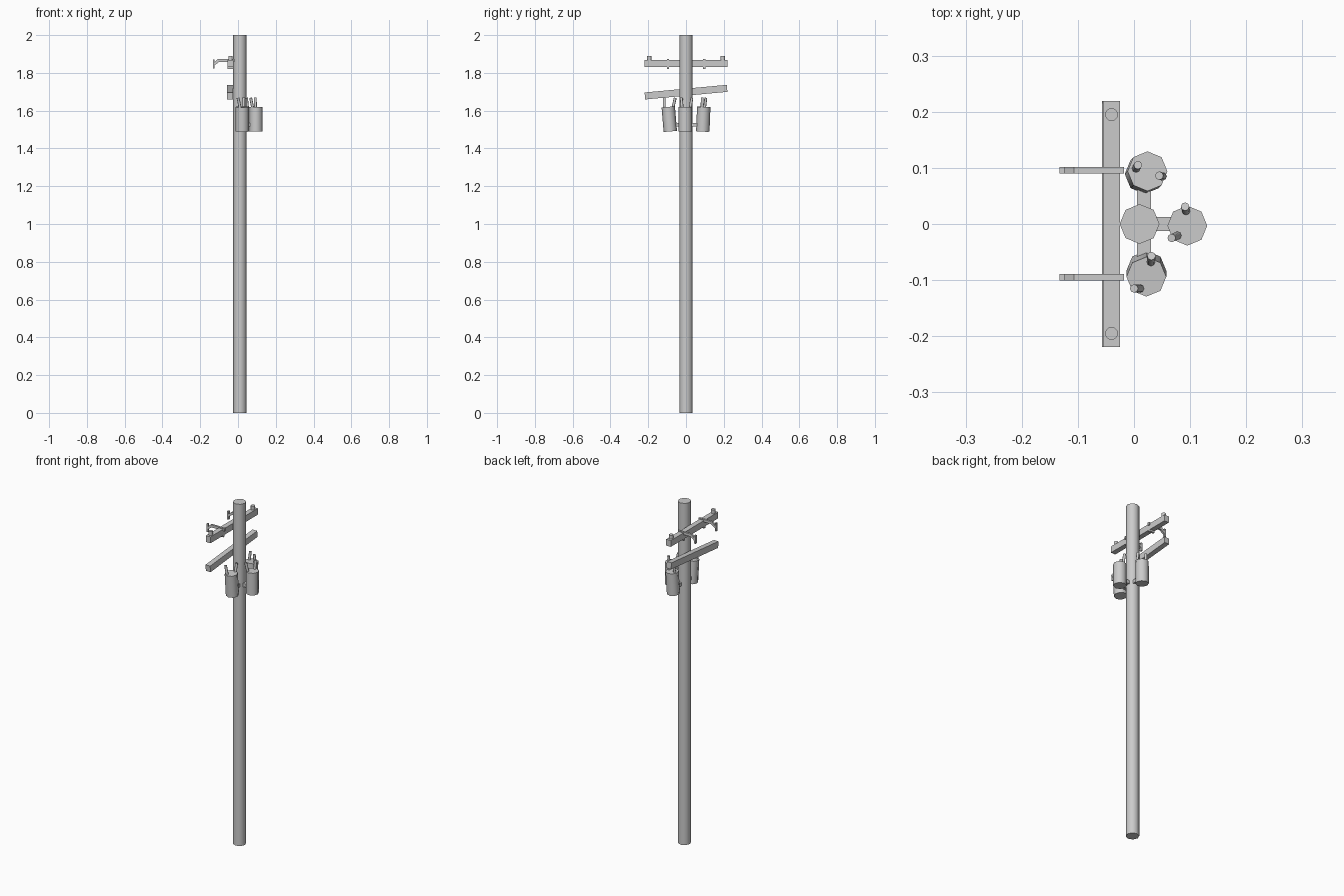
import bpy, bmesh, math
from mathutils import Vector

cube = bpy.data.objects.get("Cube")
if cube:
    bpy.data.objects.remove(cube, do_unlink=True)

GREY = (0.6, 0.6, 0.6, 1)
mat = bpy.data.materials.new("plain grey")
mat.use_nodes = True
mat.diffuse_color = GREY
mat.node_tree.nodes["Principled BSDF"].inputs["Base Color"].default_value = GREY


def finish(obj, name, smooth=False):
    obj.name = obj.data.name = name
    obj.data.materials.append(mat)
    if smooth:
        bpy.ops.object.shade_smooth_by_angle(angle=math.radians(50))
    return obj


def rod(name, start, end, radius, sides=8):
    """Cylinder running between two points."""
    a, b = Vector(start), Vector(end)
    bpy.ops.mesh.primitive_cylinder_add(vertices=sides, radius=radius,
                                        depth=(b - a).length, location=(a + b) / 2)
    obj = bpy.context.object
    obj.rotation_euler = Vector((0, 0, 1)).rotation_difference(b - a).to_euler()
    return finish(obj, name, True)


def box(name, center, size, tilt=0):
    """Box, optionally tilted about the x axis."""
    bpy.ops.mesh.primitive_cube_add(size=1, location=center, rotation=(tilt, 0, 0))
    obj = bpy.context.object
    obj.scale = size
    return finish(obj, name)


def plate(name, outline, y, width):
    """Side outline in x and z, extruded along y."""
    bm = bmesh.new()
    face = bm.faces.new([bm.verts.new((x, y - width / 2, z)) for x, z in outline])
    out = bmesh.ops.extrude_face_region(bm, geom=[face])
    moved = [v for v in out["geom"] if isinstance(v, bmesh.types.BMVert)]
    bmesh.ops.translate(bm, verts=moved, vec=(0, width, 0))
    bmesh.ops.recalc_face_normals(bm, faces=bm.faces)
    mesh = bpy.data.meshes.new(name)
    bm.to_mesh(mesh)
    bm.free()
    obj = bpy.data.objects.new(name, mesh)
    bpy.context.collection.objects.link(obj)
    return finish(obj, name)


# Pole and its two crossarms
rod("pole", (0.01, 0, 0), (0.01, 0, 2), 0.0355)
box("upper_crossarm", (-0.04, 0, 1.849), (0.03, 0.438, 0.037))
box("lower_crossarm", (-0.042, 0, 1.698), (0.03, 0.437, 0.037), math.radians(5.3))

# Pins and hooked brackets on the upper arm
HOOK = [(-0.062, 1.873), (-0.107, 1.873), (-0.125, 1.855),
        (-0.125, 1.84), (-0.1, 1.858), (-0.062, 1.858)]
for side, s in (("left", 1), ("right", -1)):
    rod("arm_pin_" + side, (-0.04, 0.195 * s, 1.86), (-0.04, 0.195 * s, 1.89), 0.0115, 12)
    y = 0.096 if s > 0 else -0.095
    plate("hook_" + side, HOOK, y, 0.012)
    box("hook_strap_" + side, (-0.04, y, 1.865), (0.044, 0.012, 0.016))
    box("hook_foot_" + side, (-0.04, y, 1.829), (0.03, 0.012, 0.018))
    box("hook_tip_" + side, (-0.1285, y, 1.848), (0.009, 0.012, 0.048))

# Transformer tanks: bottom centre, top centre, leaning bushings (base, tip)
TANKS = {
    "back": ((0.019, 0.089), (0.024, 0.094),
             [((0.003, 0.098), (0.007, 0.105)), ((0.051, 0.085), (0.045, 0.086))]),
    "outer": ((0.095, -0.003), (0.095, -0.003),
              [((0.093, 0.022), (0.091, 0.031)), ((0.079, -0.02), (0.067, -0.025))]),
    "front": ((0.022, -0.083), (0.022, -0.094),
              [((0.03, -0.07), (0.031, -0.057)), ((0.012, -0.115), (0, -0.115))]),
}
for name, (low, high, bushings) in TANKS.items():
    rod("tank_" + name, (*low, 1.49), (*high, 1.62), 0.0355)
    for i, (base, tip) in enumerate(bushings):
        rod(f"bushing_{name}_{i + 1}", (*base, 1.61), (*tip, 1.668), 0.0075)

# Brackets joining the tanks to the pole
box("side_bracket", (0.018, 0, 1.525), (0.025, 0.14, 0.02))
box("outer_bracket", (0.045, 0, 1.525), (0.05, 0.025, 0.02))
